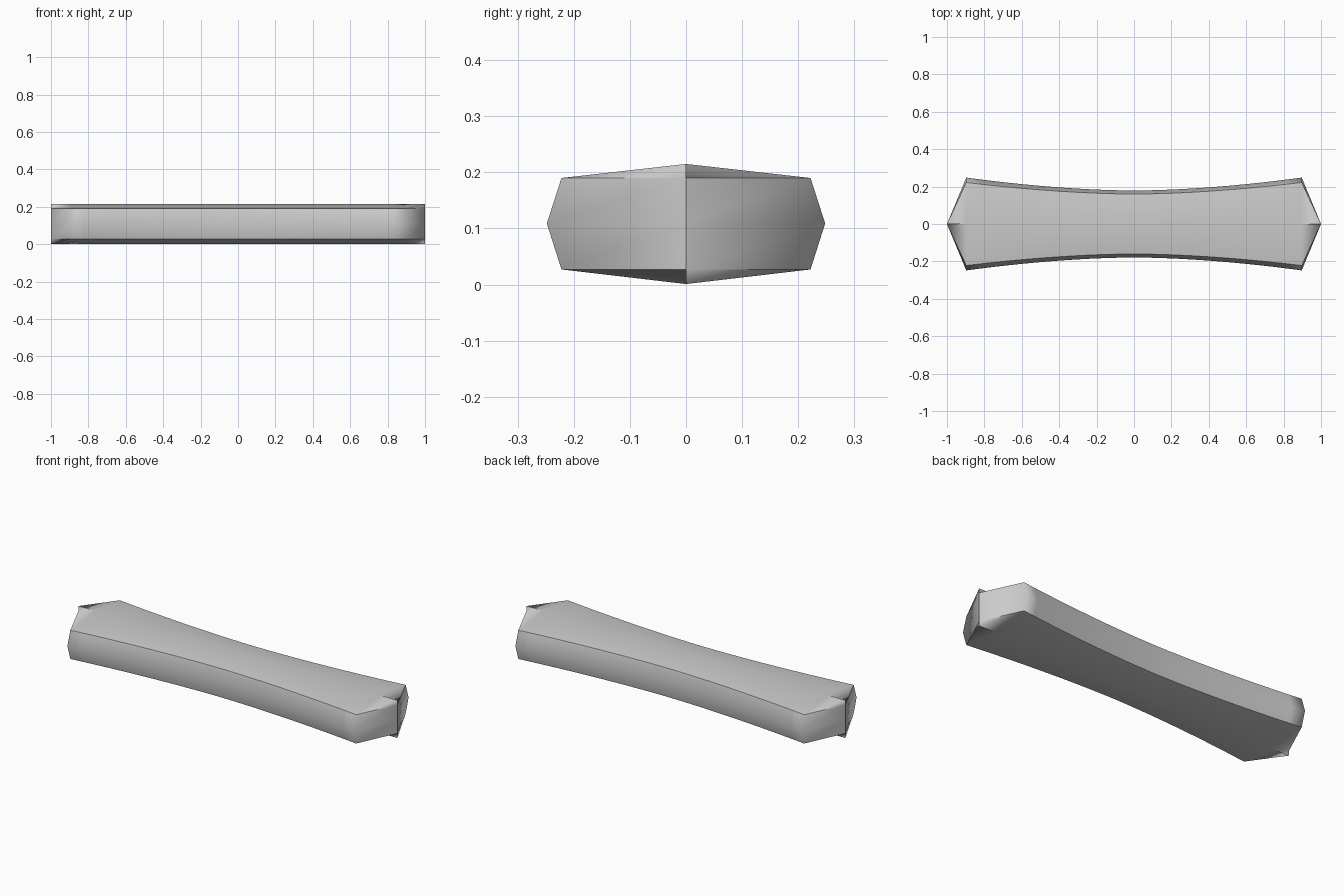
import bpy, bmesh

if "Cube" in bpy.data.objects:
    bpy.data.objects.remove(bpy.data.objects["Cube"])

# Eight-sided cross-section: (width factor, height), clockwise from the top ridge
SECTION = [(0, 0.215), (0.895, 0.19), (1, 0.109), (0.895, 0.027),
           (0, 0.001), (-0.895, 0.027), (-1, 0.109), (-0.895, 0.19)]
CORNER_X, END_W, WAIST_W, STEPS = 0.897, 0.248, 0.179, 24


def half_width(t):
    # narrow waist flaring to the ends
    return WAIST_W + (END_W - WAIST_W) * abs(t) ** 1.75


bm = bmesh.new()


def tip_ring(x):
    # the section collapses to a vertical line; both sides share vertices
    col = [bm.verts.new((x, 0, SECTION[i][1])) for i in range(5)]
    return [col[i if i <= 4 else 8 - i] for i in range(8)]


def body_ring(t):
    w = half_width(t)
    return [bm.verts.new((t * CORNER_X, f * w, z)) for f, z in SECTION]


# Stations from the left tip to the right tip
rings = [tip_ring(-1)]
rings += [body_ring(-1 + 2 * k / STEPS) for k in range(STEPS + 1)]
rings.append(tip_ring(1))

# Skin, with a consistent diagonal so the end ridges fold the same way
for a, b in zip(rings, rings[1:]):
    for i in range(8):
        j = (i + 1) % 8
        bm.faces.new((a[i], a[j], b[j]))
        bm.faces.new((a[i], b[j], b[i]))
bmesh.ops.recalc_face_normals(bm, faces=bm.faces)
for f in bm.faces:
    f.smooth = True


def sharp(u, v):
    e = bm.edges.get((u, v))
    if e:
        e.smooth = False


# Crisp rims, tip edges and short end creases
for a, b in zip(rings, rings[1:]):
    for i in (1, 3, 5, 7):
        sharp(a[i], b[i])
for tip, body in ((rings[0], rings[1]), (rings[-1], rings[-2])):
    for i in range(4):
        sharp(tip[i], tip[i + 1])
    for i in (0, 4):
        sharp(tip[i], body[i])

mesh = bpy.data.meshes.new("waisted_bar")
bm.to_mesh(mesh)
bm.free()
obj = bpy.data.objects.new("waisted_bar", mesh)
bpy.context.collection.objects.link(obj)
